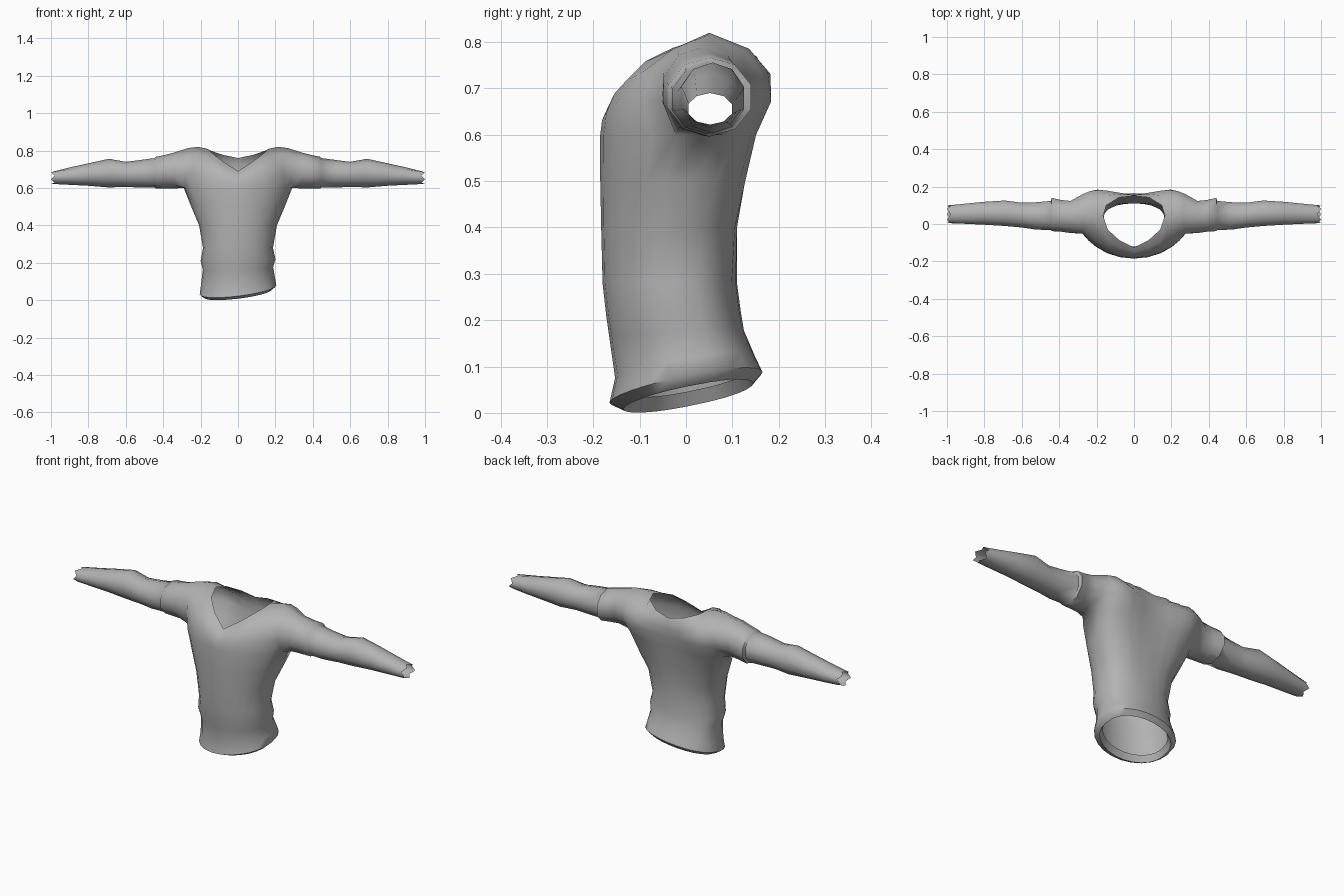
import bpy, bmesh, math
from mathutils import Vector as V

if "Cube" in bpy.data.objects:
    bpy.data.objects.remove(bpy.data.objects["Cube"])

grey = bpy.data.materials.new("grey_cloth")
grey.diffuse_color = (0.45, 0.45, 0.45, 1)
grey.use_nodes = True
grey.node_tree.nodes["Principled BSDF"].inputs["Base Color"].default_value = grey.diffuse_color

bm = bmesh.new()


def loft(rows):
    """Skin quads between successive rows of points."""
    vs = [[bm.verts.new(p) for p in r] for r in rows]
    for a, b in zip(vs, vs[1:]):
        for i in range(len(a) - 1):
            if len({a[i], a[i + 1], b[i + 1], b[i]}) == 4:
                bm.faces.new((a[i], a[i + 1], b[i + 1], b[i]))


# Body rows: height, half width, front y, back y, side y, hem tilt, spine groove
BODY = [
    (.065, .165, -.12, .13, .0, 1, 0),
    (.035, .18, -.135, .145, .0, 1, 0),
    (.055, .205, -.165, .165, .0, 1, 0),
    (.10, .198, -.153, .148, .0, .8, 0),
    (.17, .188, -.165, .125, -.01, .3, 0),
    (.215, .2, -.172, .118, -.02, .2, 0),
    (.28, .187, -.18, .115, -.03, 0, .005),
    (.40, .208, -.183, .125, -.02, 0, .015),
    (.50, .25, -.185, .15, .01, 0, .025),
    (.60, .29, -.185, .175, .035, 0, .03),
]


def body_row(s, z, w, yf, yb, yc, tilt, groove):
    pts = []
    for i in range(13):
        a = math.radians(15 * i)
        c = math.cos(a)
        x = s * w * math.sin(a) if 0 < i < 12 else 0
        if c > 0:
            y = yc + (yf - yc) * c
        else:
            y = yc + (yb - yc) * abs(c) ** .75 - groove * abs(c) ** 8
        pts.append(V((x, y, z + tilt * (.12 * x + .2 * y))))
    return pts


# Upper edge of front and back panels: neckline, then shoulder seam
SEAM = [(.165, .045, .81), (.215, .05, .82), (.265, .045, .814)]
FRONT = [(0, -.125, .69), (.08, -.085, .742), (.14, -.03, .787)] + SEAM
BACK = [(0, .15, .76), (.08, .142, .777), (.148, .1, .8)] + SEAM
FRONT_BULGE = [0, 0, .01, .04, .06, .09]
BACK_BULGE = [.02, .04, .08, .13, .15, .17]


def panel_column(p, top, bulge):
    t = V(top)
    c = V(((p.x + t.x) / 2, p.y + bulge, p.z + .75 * (t.z - p.z)))
    return [p * (1 - u) ** 2 + c * 2 * u * (1 - u) + t * u * u
            for u in (0, .25, .5, .75, 1)]


# Sleeve rings: x, y min, y max, z min, z max
SLEEVE = [
    (.34, -.05, .125, .598, .79),
    (.39, -.043, .13, .597, .777),
    (.44, -.04, .142, .596, .767),
    (.445, -.033, .125, .602, .76),
    (.52, -.032, .118, .602, .75),
    (.60, -.02, .115, .606, .74),
    (.69, -.012, .127, .603, .756),
    (.80, -.005, .12, .612, .732),
    (.90, .0, .11, .617, .71),
    (.99, .004, .1, .622, .69),
]


def sleeve_ring(n, x, y0, y1, z0, z1):
    pts = []
    for k in range(10):
        a = math.radians(36 * k)
        jag = .01 * (-1) ** k if n == len(SLEEVE) - 1 else 0
        pts.append(V((x + jag, (y0 + y1) / 2 - (y1 - y0) / 2 * math.sin(a) * 1.03,
                      (z0 + z1) / 2 - (z1 - z0) / 2 * math.cos(a))))
    return pts + pts[:1]


for s in (1, -1):
    def side(pts):
        return [V((s * p.x, p.y, p.z)) for p in pts]

    # Trunk with rolled, slanted hem
    loft([body_row(s, *r) for r in BODY])
    chest = body_row(1, *BODY[-1])

    # Chest and back panels up to the neckline and shoulder
    front = [panel_column(chest[i], FRONT[i], -FRONT_BULGE[i]) for i in range(6)]
    back = [panel_column(chest[12 - i], BACK[i], BACK_BULGE[i]) for i in range(6)]
    loft([side(c) for c in front])
    loft([side(c) for c in back])

    # Sleeve grown from the armhole
    armhole = [chest[6]] + front[5] + back[5][-2::-1] + [chest[6]]
    loft([side(armhole)] + [side(sleeve_ring(n, *r)) for n, r in enumerate(SLEEVE)])

bmesh.ops.remove_doubles(bm, verts=bm.verts, dist=.0005)
bmesh.ops.recalc_face_normals(bm, faces=bm.faces)

me = bpy.data.meshes.new("long_sleeve_shirt")
bm.to_mesh(me)
bm.free()
me.materials.append(grey)
shirt = bpy.data.objects.new("long_sleeve_shirt", me)
bpy.context.collection.objects.link(shirt)
bpy.context.view_layer.objects.active = shirt
shirt.select_set(True)
bpy.ops.object.shade_smooth_by_angle(angle=math.radians(60))
